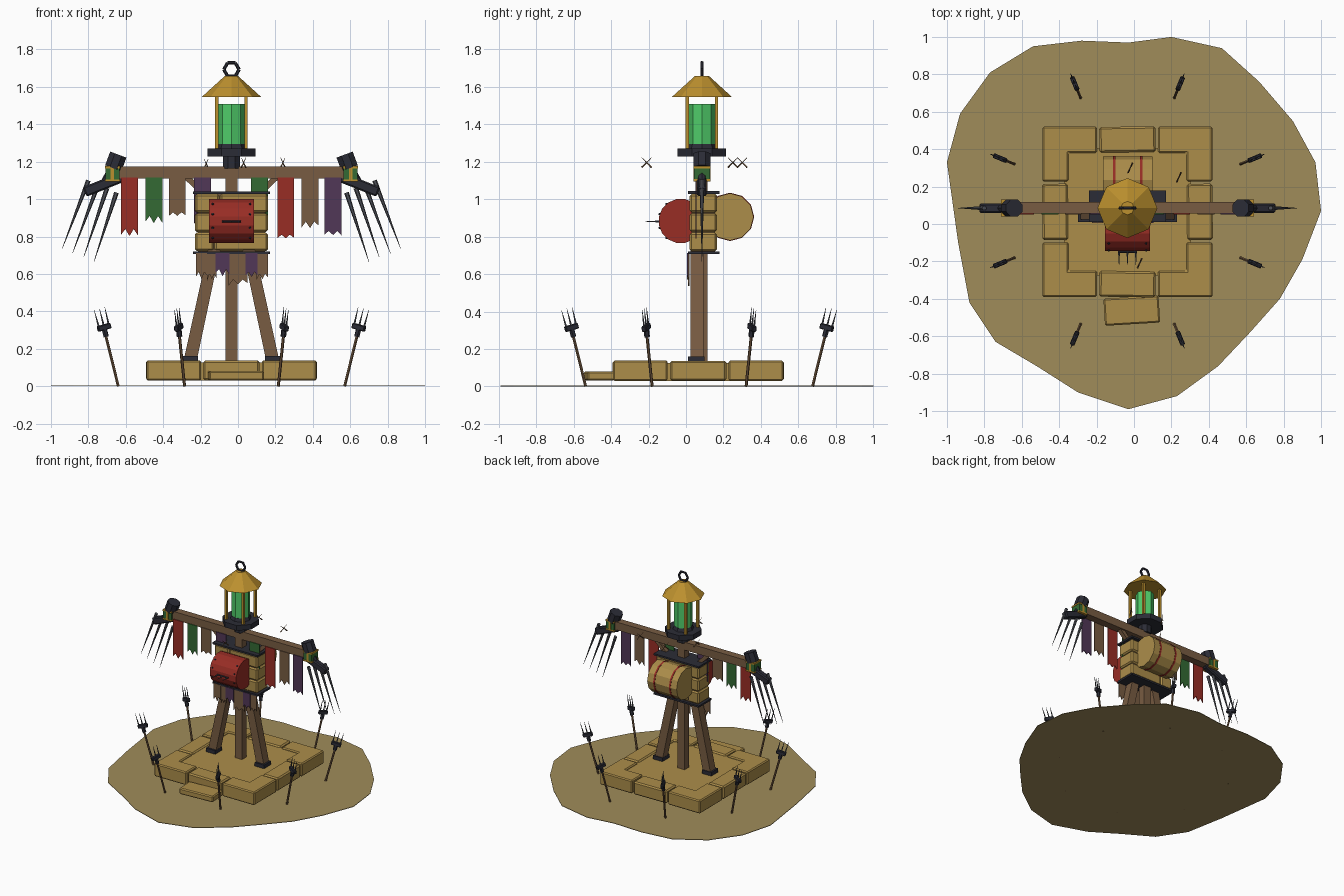
import bpy, bmesh, math, random
from mathutils import Vector, Matrix

if "Cube" in bpy.data.objects:
    bpy.data.objects.remove(bpy.data.objects["Cube"])
random.seed(4)
CX, CY = -0.035, 0.085


def mat(name, h):
    c = [((h >> s) & 255) / 255 for s in (16, 8, 0)]
    m = bpy.data.materials.new(name)
    m.diffuse_color = [(v / 12.92 if v < 0.04 else ((v + 0.055) / 1.055) ** 2.4) for v in c] + [1]
    m.use_nodes = True
    m.node_tree.nodes["Principled BSDF"].inputs["Base Color"].default_value = m.diffuse_color
    return m


STONE = mat("tan stone", 0xAC8D4A)
EARTH = mat("dry earth", 0xA08C5A)
WOOD = mat("brown wood", 0x785C42)
IRON = mat("dark iron", 0x2B2C36)
STEEL = mat("grey steel", 0x505259)
RED = mat("red paint", 0x982D25)
GREEN = mat("green cloth", 0x336A33)
PURPLE = mat("purple cloth", 0x513757)
GOLD = mat("gold metal", 0xBC902E)
GLASS = mat("green glass", 0x50CC6A)


def finish(name, bm, m):
    me = bpy.data.meshes.new(name)
    bmesh.ops.recalc_face_normals(bm, faces=bm.faces)
    bm.to_mesh(me)
    bm.free()
    me.materials.append(m)
    ob = bpy.data.objects.new(name, me)
    bpy.context.collection.objects.link(ob)
    return ob


def bevel(bm, w):
    if w:
        bmesh.ops.bevel(bm, geom=bm.edges[:], offset=w, segments=1, affect='EDGES')


def box(name, c, size, m, ry=0, rz=0, bev=0):
    bm = bmesh.new()
    bmesh.ops.create_cube(bm, size=1)
    bmesh.ops.scale(bm, vec=size, verts=bm.verts)
    bevel(bm, bev)
    bm.transform(Matrix.Translation(c) @ Matrix.Rotation(rz, 4, 'Z') @ Matrix.Rotation(ry, 4, 'Y'))
    return finish(name, bm, m)


def span(name, x0, x1, y0, y1, z0, z1, m, bev=0):
    return box(name, ((x0 + x1) / 2, (y0 + y1) / 2, (z0 + z1) / 2), (x1 - x0, y1 - y0, z1 - z0), m, bev=bev)


def rod(name, p, q, r0, r1, n, m, turn=0):
    """Tapered rod with n sides between two points."""
    p, q = Vector(p), Vector(q)
    d = q - p
    bm = bmesh.new()
    bmesh.ops.create_cone(bm, cap_ends=True, segments=n, radius1=r0, radius2=max(r1, 0.0005), depth=d.length)
    bm.transform(Matrix.Translation((p + q) / 2) @ d.to_track_quat('Z', 'Y').to_matrix().to_4x4()
                 @ Matrix.Rotation(turn, 4, 'Z'))
    return finish(name, bm, m)


def prism(name, pts, depth, m, bev=0):
    """Outline of 3D points pushed along a depth vector."""
    bm = bmesh.new()
    f = bm.faces.new([bm.verts.new(p) for p in pts])
    if depth:
        g = bmesh.ops.extrude_face_region(bm, geom=[f])
        bmesh.ops.translate(bm, vec=depth, verts=[v for v in g['geom'] if isinstance(v, bmesh.types.BMVert)])
    bevel(bm, bev)
    return finish(name, bm, m)


# Ground patch
ring = [(.2, 1), (.47, .94), (.67, .76), (.85, .55), (.97, .33), (1, .07), (.9, -.19), (.78, -.4), (.62, -.58),
        (.45, -.76), (.23, -.92), (-.03, -.99), (-.3, -.9), (-.52, -.76), (-.74, -.63), (-.88, -.42),
        (-.94, -.1), (-1, .33), (-.93, .59), (-.77, .81), (-.54, .95), (-.28, .98), (-.03, .97)]
prism("ground_patch", [(x, y, 0) for x, y in reversed(ring)], (0, 0, 0.004), EARTH)

# Stone platform: corner blocks, middle blocks, floor and step
PY, R, I, L = 0.065, 0.455, 0.315, 0.163
for sx in (-1, 1):
    for sy in (-1, 1):
        o = [(R, R), (L, R), (L, I), (I, I), (I, L), (R, L)]
        prism("corner_block", [(CX + sx * a, PY + sy * b, 0.03) for a, b in o], (0, 0, 0.108), STONE, 0.008)
    box("side_block", (CX + sx * 0.387, PY, 0.084), (0.137, 0.30, 0.106), STONE, rz=0.01, bev=0.01)
    box("end_block", (CX, PY + sx * 0.387, 0.084), (0.30, 0.137, 0.106), STONE, rz=0.015 * sx, bev=0.01)
box("platform_floor", (CX, PY, 0.078), (0.68, 0.68, 0.096), STONE)
box("front_step", (-0.012, -0.463, 0.056), (0.295, 0.145, 0.05), STONE, rz=0.06, bev=0.008)

# Wooden post, splayed legs and crossbar
span("centre_post", CX - .033, CX + .033, 0.055, 0.115, 0.12, 1.2, WOOD)
span("crossbar", CX - .605, CX + .605, 0.057, 0.117, 1.11, 1.175, WOOD)
for s in (-1, 1):
    prism("leg", [(CX + s * x, 0.025, z) for x, z in ((.255, .14), (.185, .14), (.06, .73), (.125, .73))],
          (0, 0.068, 0), WOOD)
    box("foot_shoe", (CX + s * 0.222, 0.055, 0.145), (0.085, 0.09, 0.03), IRON)
    prism("brace", [(CX + s * x, 0.07, z) for x, z in ((.26, 1.115), (.215, 1.115), (.13, 1.03), (.17, 1.03))],
          (0, 0.035, 0), WOOD)

# Chest box of stacked planks between iron plates
span("chest_core", -.215, .145, .03, .155, .72, 1.03, WOOD)
for i in range(3):
    z = 0.722 + i * 0.103
    cut = (-.13, .06, -.10)[i]
    span("chest_plank", -.23, cut, .02, .165, z, z + .099, STONE, .01)
    span("chest_plank", cut + .004, .16, .02, .165, z, z + .099, STONE, .01)
span("chest_bottom_plate", -.24, .17, .01, .178, .706, .72, IRON)
span("chest_top_plate", -.24, .17, .01, .178, 1.028, 1.042, IRON)

# Red drum at the front, with rivets and a small fork badge
rod("red_drum", (-.155, -.028, .883), (.085, -.028, .883), .119, .119, 16, RED, math.pi / 16)
for x in (-.135, .065):
    for a in (-50, -18, 18, 50):
        a = math.radians(a)
        u = Vector((0, -math.cos(a), math.sin(a)))
        p = Vector((x, -.028, .883)) + u * .114
        rod("rivet", p, p + u * .01, .007, .005, 6, IRON)
rod("badge_bar", (-.085, -.15, .88), (.015, -.15, .88), .006, .006, 6, IRON)
for x in (-.08, -.035, .01):
    rod("badge_prong", (x, -.14, .88), (x, -.22, .88), .006, .001, 5, STEEL)

# Barrel on the back with red bands
rod("back_barrel", (-.167, .235, .905), (.1, .235, .905), .126, .126, 12, STONE)
for x in (-.105, .038):
    rod("barrel_band", (x - .007, .235, .905), (x + .007, .235, .905), .129, .129, 12, RED)


# Ragged cloth strips
def strip(name, x0, x1, top, bot, y, m, n=4):
    pts = [(x0, y, top), (x1, y, top)]
    for i in range(n + 1):
        t = i / n
        rise = 0.04 if i % 2 else random.uniform(0, 0.025)
        pts.append((x1 + (x0 - x1) * t, y, bot + rise))
    prism(name, pts, (0, 0.006, 0), m)


for x, b, m in ((-.58, .80, RED), (-.45, .87, GREEN), (-.325, .89, WOOD), (-.19, .86, PURPLE),
                (.115, .85, GREEN), (.255, .77, RED), (.385, .84, WOOD), (.508, .79, PURPLE)):
    strip("hanging_banner", x - .045, x + .045, 1.115, b, .05, m)
for i, (x0, x1, b, m) in enumerate(((-.225, -.165, .57, WOOD), (-.165, -.115, .56, WOOD), (-.12, -.045, .585, PURPLE),
                                    (-.05, .05, .53, WOOD), (.04, .105, .57, PURPLE), (.1, .16, .56, WOOD))):
    strip("skirt_strip", x0, x1, .712, b, .006 + .006 * (i % 2), m)

# Arm ends: green cuff, iron knob and a large fork
for s in (-1, 1):
    P = lambda x, z, y=CY: (CX + s * x, y, z)
    tilt = s * 0.38
    box("cuff", P(.637, 1.135), (.075, .085, .075), GREEN)
    for dz in (1.1, 1.17):
        box("cuff_trim", P(.637, dz), (.08, .09, .012), GOLD)
    box("cuff_strap", P(.637, 1.135), (.018, .091, .08), GOLD)
    rod("arm_knob", P(.632, 1.165), P(.605, 1.238), .05, .05, 8, IRON, math.pi / 8)
    rod("fork_neck", P(.632, 1.165), P(.685, 1.07), .025, .025, 8, IRON)
    box("fork_head", P(.685, 1.078), (.215, .05, .055), IRON, ry=tilt, bev=.008)
    for (x0, z0), (x1, z1) in (((.765, 1.10), (.905, .735)), ((.712, 1.08), (.85, .71)),
                               ((.665, 1.06), (.79, .69)), ((.615, 1.035), (.735, .665))):
        rod("fork_prong", P(x0, z0), P(x1, z1), .013, .001, 6, STEEL)

# Lantern
rod("lantern_neck", (CX, CY, 1.165), (CX, CY, 1.235), .05, .05, 8, IRON, math.pi / 8)
rod("lantern_base", (CX, CY, 1.228), (CX, CY, 1.27), .14, .14, 8, IRON, math.pi / 8)
rod("lantern_collar", (CX, CY, 1.27), (CX, CY, 1.295), .08, .07, 8, IRON)
rod("lantern_glass", (CX, CY, 1.29), (CX, CY, 1.508), .069, .069, 8, GLASS)
for sx in (-1, 1):
    for sy in (-1, 1):
        span("lantern_post", CX + sx * .078 - .009, CX + sx * .078 + .009, CY + sy * .078 - .009,
             CY + sy * .078 + .009, 1.268, 1.55, GOLD)
rod("lantern_roof", (CX, CY, 1.545), (CX, CY, 1.658), .16, .036, 8, GOLD)
hexa = [(CX + .041 * math.cos(k * math.pi / 3), CY, 1.693 + .041 * math.sin(k * math.pi / 3)) for k in range(6)]
for k in range(6):
    rod("hanging_ring", hexa[k], hexa[(k + 1) % 6], .009, .009, 6, IRON)

# Eight small forks leaning outward around the platform
for k in range(8):
    a = math.radians(22.5 + 45 * k)
    Q = lambda r, z, a=a: (CX + r * math.cos(a), .07 + r * math.sin(a), z)
    rod("stake_shaft", Q(.655, 0), Q(.738, .31), .008, .008, 6, WOOD)
    rod("stake_collar", Q(.725, .265), Q(.736, .305), .015, .015, 6, IRON)
    box("stake_head", Q(.737, .315), (.075, .026, .03), IRON, ry=.26, rz=a, bev=.004)
    for d in (-.028, 0, .028):
        rod("stake_prong", Q(.738 + d, .32 - d * .26), Q(.764 + d * 1.1, .415 - d * .26), .006, .001, 5, STEEL)

# Loose straws floating by the crossbar
for c in ((.03, -.21, 1.195), (.24, .25, 1.195), (-.02, .3, 1.195), (-.17, .1, 1.19)):
    for s in (-1, 1):
        d = Vector((.012 * s, .026 * s, .026))
        rod("straw", Vector(c) - d, Vector(c) + d, .005, .001, 4, WOOD)
